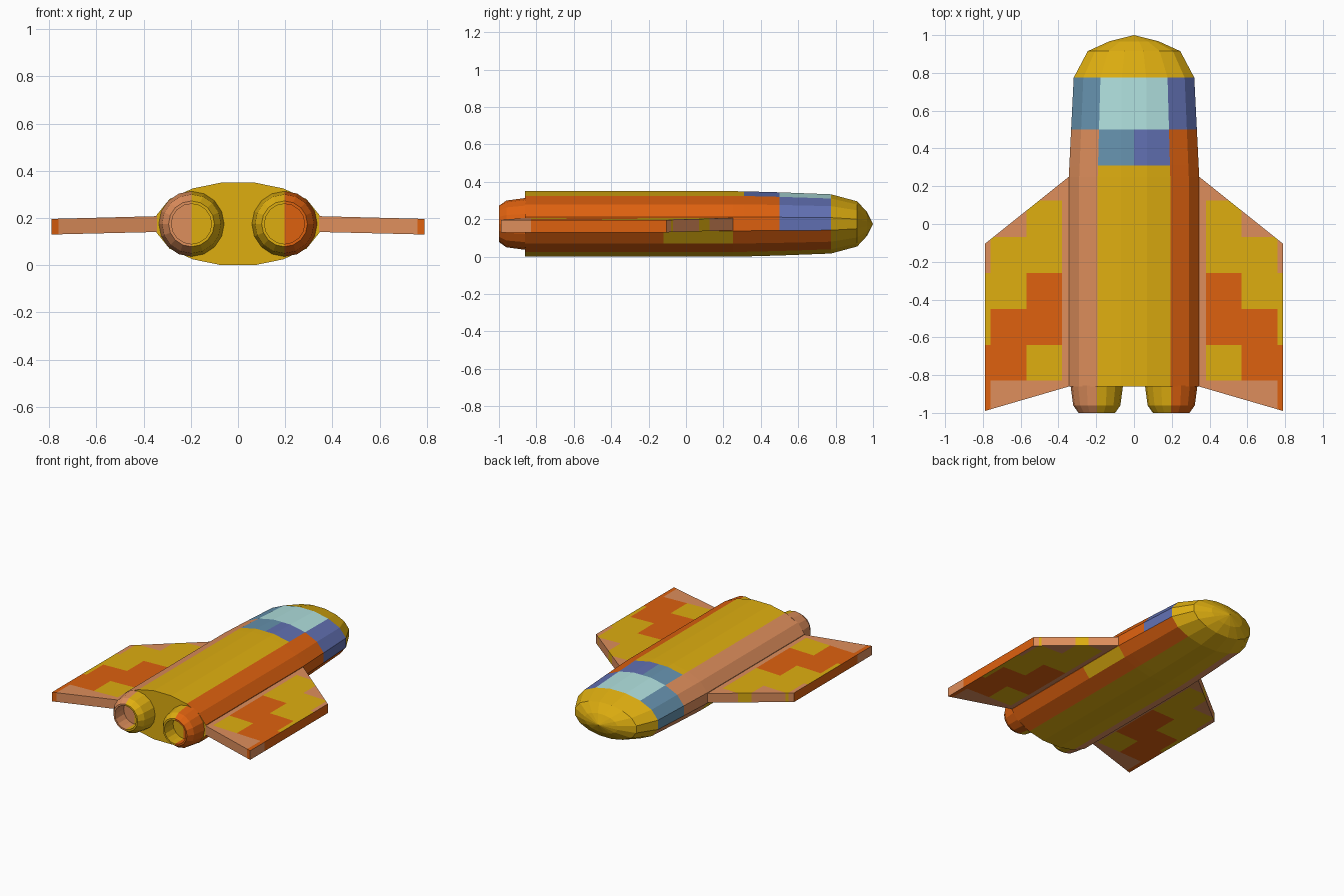
import bpy, bmesh, math
from mathutils import Vector

if "Cube" in bpy.data.objects:
    bpy.data.objects.remove(bpy.data.objects["Cube"])

# ---- colours ----
def lin(v):
    v /= 255
    return v / 12.92 if v <= 0.04045 else ((v + 0.055) / 1.055) ** 2.4

COLOURS = {"yellow": (222, 174, 16), "orange": (222, 97, 15), "salmon": (222, 142, 92),
           "window_teal": (102, 146, 174), "window_indigo": (97, 112, 178),
           "window_aqua": (176, 224, 222)}
MATS = []
for name, rgb in COLOURS.items():
    m = bpy.data.materials.new(name)
    m.diffuse_color = (*[lin(c) for c in rgb], 1)
    m.use_nodes = True
    m.node_tree.nodes["Principled BSDF"].inputs["Base Color"].default_value = m.diffuse_color
    MATS.append(m)
YELLOW, ORANGE, SALMON, TEAL, INDIGO, AQUA = range(6)

def finish(bm, name, rule):
    """Colour each face by a rule on its centre and normal, then make the object."""
    bmesh.ops.recalc_face_normals(bm, faces=bm.faces)
    for f in bm.faces:
        f.material_index = rule(f.calc_center_median(), f.normal)
    me = bpy.data.meshes.new(name)
    bm.to_mesh(me)
    bm.free()
    for m in MATS:
        me.materials.append(m)
    ob = bpy.data.objects.new(name, me)
    bpy.context.collection.objects.link(ob)
    return ob

def loft(bm, rings, start_cap=True, tip=None):
    """Join rings of points with quads; close the ends with a face or a fan."""
    loops = [[bm.verts.new(p) for p in r] for r in rings]
    n = len(loops[0])
    for a, b in zip(loops, loops[1:]):
        for i in range(n):
            j = (i + 1) % n
            bm.faces.new((a[i], a[j], b[j], b[i]))
    if start_cap:
        bm.faces.new(loops[0])
    if tip is not None:
        t = bm.verts.new(tip)
        for i in range(n):
            bm.faces.new((loops[-1][i], loops[-1][(i + 1) % n], t))

MID = 0.175

def side_colour(x):
    return SALMON if x < -0.195 else ORANGE if x > 0.195 else YELLOW

# ---- fuselage with rounded nose and painted windows ----
quarter = [(0, 0.175), (0.07, 0.175), (0.192, 0.15), (0.29, 0.105), (0.345, 0.037)]
right = quarter + [(x, -z) for x, z in reversed(quarter)]
section = right + [(-x, z) for x, z in reversed(right[1:-1])]
# y position, width scale, height scale
stations = [(-0.86, 1, 1), (-0.12, 1, 1), (0.25, 1, 1), (0.31, 0.992, 0.995),
            (0.5, 0.965, 0.965), (0.775, 0.925, 0.905), (0.915, 0.71, 0.69), (0.967, 0.38, 0.37)]

def body_rule(c, n):
    if c.y > 0.775 or n.y < -0.9:
        return YELLOW
    ax = abs(c.x)
    if ax < 0.18:
        if c.z > MID and c.y > 0.5:
            return AQUA
        if c.z > MID and c.y > 0.31:
            return TEAL if c.x < 0 else INDIGO
        return YELLOW
    if c.y > 0.5 and c.z > 0.15:
        return TEAL if c.x < 0 else INDIGO
    if -0.12 < c.y < 0.25 and 0.08 < c.z < 0.13:
        return YELLOW
    return side_colour(c.x)

bm = bmesh.new()
loft(bm, [[(x * sx, y, MID + z * sz) for x, z in section] for y, sx, sz in stations],
     tip=(0, 1, MID))
finish(bm, "fuselage", body_rule)

# ---- twin engine nozzles with hollow ends ----
profile = [(-0.855, 0.139), (-0.96, 0.125), (-1.0, 0.097), (-1.0, 0.085), (-0.9, 0.085)]
for side, label in ((-1, "left"), (1, "right")):
    cx, n = side * 0.197, 16
    bm = bmesh.new()
    loft(bm, [[(cx + r * math.sin(2 * math.pi * i / n), y, MID + r * math.cos(2 * math.pi * i / n))
               for i in range(n)] for y, r in profile], tip=(cx, -0.9, MID))
    finish(bm, label + "_engine_nozzle", lambda c, nrm: side_colour(c.x))

# ---- swept wings with a blocky camouflage pattern ----
X_CUTS = [0.38, 0.57, 0.76]
Y_CUTS = [0.125, -0.07, -0.26, -0.45, -0.64, -0.828]
# one row per band from the nose backwards, one letter per column from the root outwards
PATTERN = ["SSSS", "SYSS", "SYYS", "SOYY", "SOOY", "SYOO", "SSSO"]

def wing_rule(c, n):
    if n.x > 0.95:
        return ORANGE if c.y > -0.828 else SALMON
    col = sum(c.x > x for x in X_CUTS)
    row = sum(c.y < y for y in Y_CUTS)
    return {"Y": YELLOW, "O": ORANGE, "S": SALMON}[PATTERN[row][col]]

outline = [(0.33, 0.262), (0.79, -0.105), (0.79, -0.99), (0.33, -0.856)]
bm = bmesh.new()
top = [bm.verts.new((x, y, 0.208 if x < 0.5 else 0.196)) for x, y in outline]
low = [bm.verts.new((x, y, 0.141 if x < 0.5 else 0.13)) for x, y in outline]
bm.faces.new(top)
bm.faces.new(low[::-1])
for i in range(4):
    j = (i + 1) % 4
    bm.faces.new((top[i], low[i], low[j], top[j]))
cuts = [(Vector((x, 0, 0)), Vector((1, 0, 0))) for x in X_CUTS]
cuts += [(Vector((0, y, 0)), Vector((0, 1, 0))) for y in Y_CUTS]
for co, no in cuts:
    bmesh.ops.bisect_plane(bm, geom=bm.verts[:] + bm.edges[:] + bm.faces[:],
                           plane_co=co, plane_no=no)
wings = finish(bm, "wings", wing_rule)
wings.modifiers.new("mirror", 'MIRROR').use_clip = False
